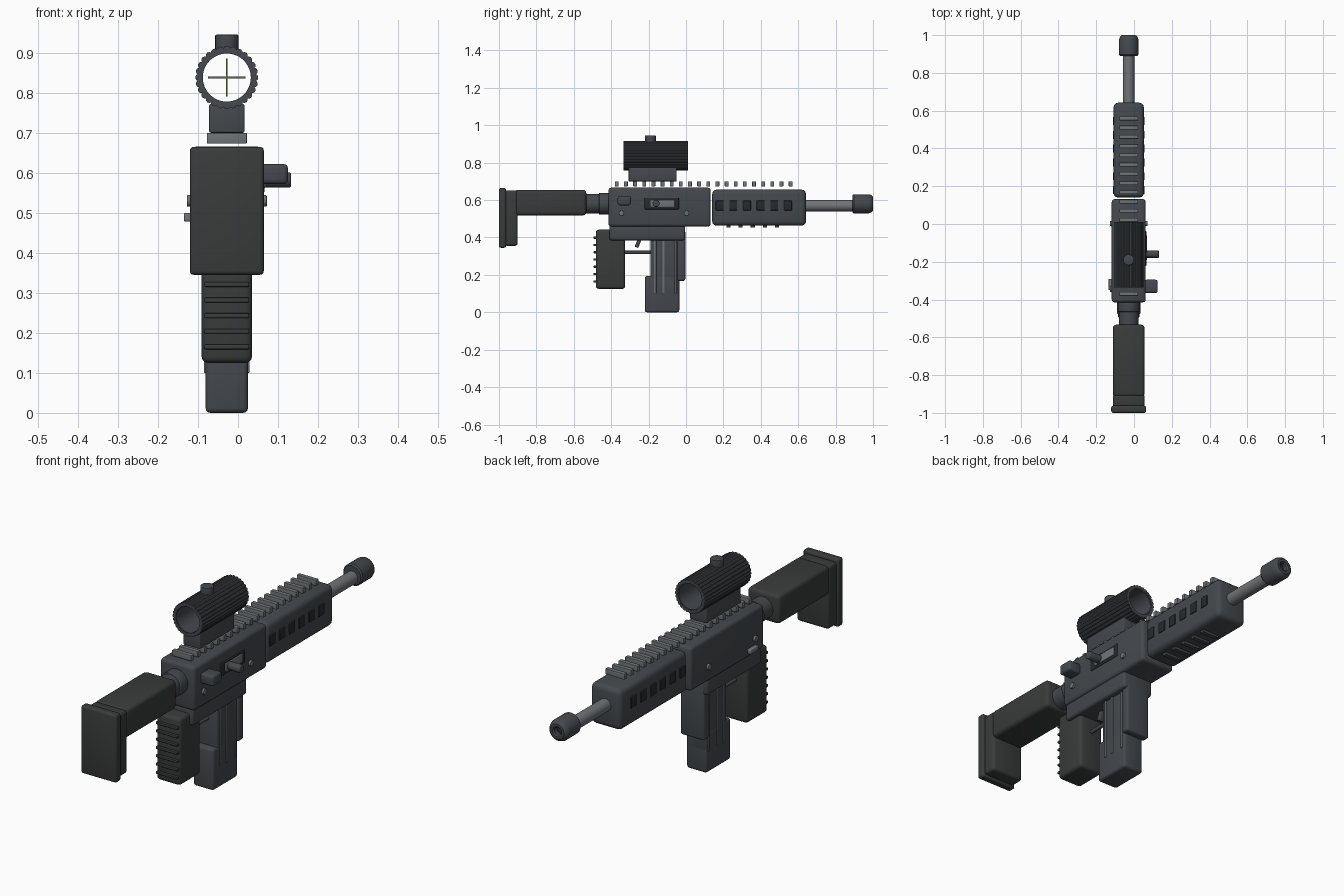
import bpy, math
from mathutils import Vector

if "Cube" in bpy.data.objects:
    bpy.data.objects.remove(bpy.data.objects["Cube"])

CX = -0.028  # centre plane of the weapon body


def mat(name, rgb):
    m = bpy.data.materials.new(name)
    m.diffuse_color = (*rgb, 1)
    m.use_nodes = True
    m.node_tree.nodes["Principled BSDF"].inputs["Base Color"].default_value = m.diffuse_color
    return m


POLY = mat("polymer", (0.040, 0.045, 0.042))
METAL = mat("dark_metal", (0.058, 0.066, 0.075))
STEEL = mat("steel", (0.16, 0.175, 0.185))
BLACK = mat("black", (0.02, 0.022, 0.024))
GREEN = mat("reticle", (0.10, 0.16, 0.06))


def finish(o, name, m, bevel=0, seg=3):
    o.name = name
    o.data.materials.append(m)
    if bevel:
        b = o.modifiers.new("bevel", 'BEVEL')
        b.width, b.segments, b.limit_method = bevel, seg, 'ANGLE'
        bpy.context.view_layer.update()
        bpy.ops.object.modifier_apply(modifier=b.name)
    bpy.ops.object.shade_smooth_by_angle(angle=math.radians(35))
    return o


def box(name, x, y, z, m, bevel=0, tilt=0):
    """Box from (min, max) ranges; a single x number is a full width about CX."""
    if not isinstance(x, tuple):
        x = (CX - x / 2, CX + x / 2)
    c = [(a + b) / 2 for a, b in (x, y, z)]
    bpy.ops.mesh.primitive_cube_add(size=1, location=c, rotation=(tilt, 0, 0))
    o = bpy.context.object
    o.scale = [b - a for a, b in (x, y, z)]
    bpy.ops.object.transform_apply(location=False, rotation=False, scale=True)
    return finish(o, name, m, bevel)


def rod(name, a, b, r, m, bevel=0, sides=32):
    """Cylinder between two points."""
    a, b = Vector(a), Vector(b)
    rot = (b - a).to_track_quat('Z', 'Y').to_euler()
    bpy.ops.mesh.primitive_cylinder_add(vertices=sides, radius=r, depth=(b - a).length,
                                        location=(a + b) / 2, rotation=rot)
    return finish(bpy.context.object, name, m, bevel)


def lathe(name, profile, z, m, n=32):
    """Closed (radius, y) profile revolved about the lengthwise axis at height z."""
    k = len(profile)
    verts = [(CX + r * math.cos(2 * math.pi * i / n), y, z + r * math.sin(2 * math.pi * i / n))
             for i in range(n) for r, y in profile]
    faces = [(i * k + j, i * k + (j + 1) % k, (i + 1) % n * k + (j + 1) % k, (i + 1) % n * k + j)
             for i in range(n) for j in range(k)]
    me = bpy.data.meshes.new(name)
    me.from_pydata(verts, [], faces)
    o = bpy.data.objects.new(name, me)
    bpy.context.collection.objects.link(o)
    bpy.ops.object.select_all(action='DESELECT')
    bpy.context.view_layer.objects.active = o
    o.select_set(True)
    bpy.ops.object.mode_set(mode='EDIT')
    bpy.ops.mesh.select_all(action='SELECT')
    bpy.ops.mesh.normals_make_consistent(inside=False)
    bpy.ops.object.mode_set(mode='OBJECT')
    return finish(o, name, m)


# Shoulder stock and its tube
box("butt_pad", 0.185, (-1.0, -0.962), (0.345, 0.665), POLY, 0.01)
box("butt_plate", 0.168, (-0.97, -0.90), (0.355, 0.652), POLY, 0.014)
box("stock_body", 0.168, (-0.915, -0.533), (0.518, 0.655), POLY, 0.018)
rod("stock_tube", (CX, -0.56, 0.58), (CX, -0.40, 0.58), 0.052, METAL)
rod("tube_collar", (CX, -0.465, 0.58), (CX, -0.41, 0.58), 0.058, METAL, 0.004)

# Receiver
box("upper_receiver", 0.18, (-0.415, 0.132), (0.458, 0.666), METAL, 0.016)
box("lower_receiver", 0.16, (-0.41, -0.005), (0.385, 0.475), METAL, 0.012)
for i, y in enumerate((-0.345, 0.003)):
    rod(f"receiver_pin_{i}", (CX - 0.1, y, 0.53), (CX + 0.1, y, 0.53), 0.014, STEEL, 0.002, 20)
box("ejection_port_frame", (0.05, 0.066), (-0.222, -0.038), (0.55, 0.612), BLACK, 0.004)
box("bolt_carrier", (0.05, 0.07), (-0.19, -0.06), (0.562, 0.602), STEEL, 0.004)
rod("bolt_handle", (0.05, -0.16, 0.582), (0.132, -0.16, 0.582), 0.019, METAL, 0.004, 24)
box("forward_assist", (0.055, 0.125), (-0.365, -0.295), (0.572, 0.622), METAL, 0.011)
box("selector_lever", (-0.135, -0.11), (-0.35, -0.29), (0.478, 0.50), STEEL, 0.004)

# Grip with ridges down its back
box("grip", 0.126, (-0.482, -0.325), (0.125, 0.442), POLY, 0.016)
for i in range(7):
    z = 0.165 + i * 0.039
    box(f"grip_ridge_{i}", 0.112, (-0.494, -0.475), (z - 0.006, z + 0.006), POLY, 0.003)

# Trigger and guard
rod("trigger_guard_bar", (CX, -0.335, 0.32), (CX, -0.15, 0.32), 0.009, METAL, 0, 16)
rod("trigger_guard_post", (CX, -0.155, 0.315), (CX, -0.155, 0.40), 0.009, METAL, 0, 16)
box("trigger", 0.03, (-0.263, -0.243), (0.345, 0.41), METAL, 0.004, tilt=math.radians(-22))

# Magazine, side ribs and front of the magazine well
box("magazine_upper", 0.104, (-0.19, -0.036), (0.10, 0.40), METAL, 0.01)
box("magazine_lower", 0.106, (-0.22, -0.036), (0.0, 0.195), METAL, 0.012)
for i, y in enumerate((-0.165, -0.12, -0.055)):
    box(f"magazine_rib_{i}", 0.114, (y - 0.006, y + 0.006), (0.10, 0.39), STEEL, 0.003)
box("magazine_well_front", 0.125, (-0.045, -0.004), (0.168, 0.44), METAL, 0.01)

# Handguard with vents on both sides
box("handguard", 0.16, (0.14, 0.642), (0.463, 0.656), METAL, 0.024)
for i in range(6):
    y = 0.18 + i * 0.073
    for side in (-1, 1):
        x = CX + side * 0.078
        box(f"vent_{i}_{'left' if side < 0 else 'right'}", (x - 0.006, x + 0.006),
            (y - 0.021, y + 0.021), (0.545, 0.597), BLACK, 0.003)

# Rail teeth above and below
for i in range(20):
    y = -0.37 + i * 0.0489
    box(f"top_rail_tooth_{i}", 0.10, (y - 0.01, y + 0.01), (0.673, 0.70), STEEL, 0.002)
for i in range(5):
    y = 0.227 + i * 0.065
    box(f"bottom_rail_tooth_{i}", 0.09, (y - 0.011, y + 0.011), (0.452, 0.472), METAL, 0.003)

# Barrel and bored muzzle
rod("barrel", (CX, 0.60, 0.57), (CX, 0.90, 0.57), 0.03, STEEL)
lathe("muzzle", [(0.018, 0.89), (0.045, 0.89), (0.051, 0.897), (0.051, 0.978), (0.046, 0.992),
                 (0.036, 1.0), (0.024, 1.0), (0.018, 0.994)], 0.58, METAL)
rod("muzzle_bore", (CX, 0.89, 0.58), (CX, 0.975, 0.58), 0.0185, BLACK, 0, 24)

# Scope: open tube ringed by lengthwise ribs
SZ = 0.838
box("scope_mount", 0.088, (-0.307, -0.05), (0.70, 0.772), METAL, 0.004)
lathe("scope_tube", [(0.06, -0.333), (0.074, -0.333), (0.074, 0.008), (0.06, 0.008)], SZ, METAL, 48)
for i in range(28):
    a = 2 * math.pi * i / 28
    x, z = CX + 0.07 * math.cos(a), SZ + 0.07 * math.sin(a)
    rod(f"scope_rib_{i}", (x, -0.335, z), (x, 0.01, z), 0.009, METAL, 0, 10)
rod("scope_knob", (CX, -0.19, 0.90), (CX, -0.19, 0.945), 0.029, METAL, 0.003, 24)
box("reticle_horizontal", 0.094, (-0.165, -0.161), (SZ - 0.002, SZ + 0.002), GREEN)
box("reticle_vertical", 0.004, (-0.165, -0.161), (SZ - 0.047, SZ + 0.047), GREEN)
